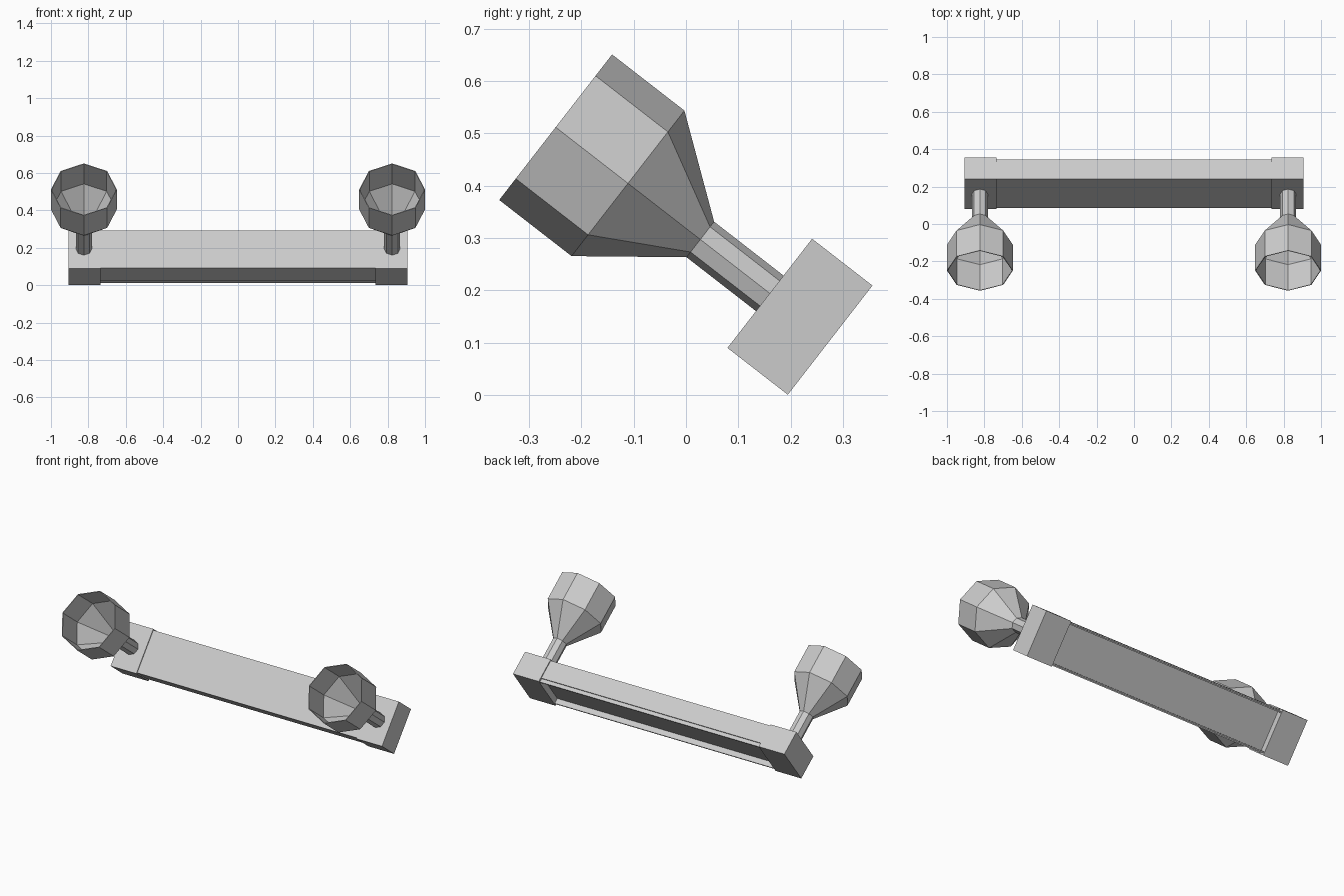
import bpy, bmesh, math
from mathutils import Matrix, Vector

cube = bpy.data.objects.get("Cube")
if cube:
    bpy.data.objects.remove(cube, do_unlink=True)

grey = bpy.data.materials.new("light_grey")
grey.use_nodes = True
colour = (0.6, 0.6, 0.6, 1)
grey.diffuse_color = colour
grey.node_tree.nodes["Principled BSDF"].inputs["Base Color"].default_value = colour

# Tilted fixture frame: x along the bar, y across its face, z out of its face
FRAME = Matrix.Translation((0, 0.2755, 0.105)) @ Matrix.Rotation(math.radians(52.2), 4, 'X')
DEPTH, HALF = 0.146, 0.132
END_IN, END_OUT, LAMP_X = 0.735, 0.907, 0.824


def finish(bm, name):
    bmesh.ops.recalc_face_normals(bm, faces=bm.faces)
    mesh = bpy.data.meshes.new(name)
    bm.to_mesh(mesh)
    bm.free()
    mesh.materials.append(grey)
    obj = bpy.data.objects.new(name, mesh)
    obj.matrix_world = FRAME
    bpy.context.collection.objects.link(obj)
    return obj


def extrude_profile(name, profile, x0, x1):
    """Run a cross-section of (across, out) points along the bar."""
    bm = bmesh.new()
    face = bm.faces.new([bm.verts.new((x0, h, d)) for h, d in profile])
    moved = bmesh.ops.extrude_face_region(bm, geom=[face])["geom"]
    verts = [v for v in moved if isinstance(v, bmesh.types.BMVert)]
    bmesh.ops.translate(bm, verts=verts, vec=(x1 - x0, 0, 0))
    return finish(bm, name)


def octagon_rings(name, x, rings, cap_start=True, cap_end=False):
    """Join eight-sided rings given as (radius, out)."""
    bm = bmesh.new()
    loops = []
    for r, d in rings:
        loops.append([bm.verts.new((x + r * math.cos(i * math.pi / 4),
                                    r * math.sin(i * math.pi / 4), d)) for i in range(8)])
    for low, high in zip(loops, loops[1:]):
        for i in range(8):
            j = (i + 1) % 8
            bm.faces.new((low[i], low[j], high[j], high[i]))
    if cap_start:
        bm.faces.new(loops[0][::-1])
    if cap_end:
        bm.faces.new(loops[-1])
    return finish(bm, name)


# Housing between the end blocks: a tray open at the back with stepped walls
half_tray = [(0.126, DEPTH - 0.005), (0.126, 0.026), (0.120, 0.026),
             (0.120, 0.004), (0.112, 0.004), (0.112, 0.036)]
tray = half_tray + [(-h, d) for h, d in reversed(half_tray)]
extrude_profile("housing", tray, -END_IN, END_IN)

block = [(-HALF, 0), (HALF, 0), (HALF, DEPTH), (-HALF, DEPTH)]
for side, s in (("left", 1), ("right", -1)):
    # Solid end block
    extrude_profile(side + "_end_block", block, s * END_IN, s * END_OUT)
    # Stem and open lamp shade
    octagon_rings(side + "_stem", s * LAMP_X, [(0.043, DEPTH - 0.01), (0.043, 0.314)], True, True)
    shade = octagon_rings(side + "_shade", s * LAMP_X,
                          [(0.043, 0.314), (0.176, 0.489), (0.176, 0.664)])
    wall = shade.modifiers.new("wall", 'SOLIDIFY')
    wall.thickness = 0.004
    wall.offset = -1
